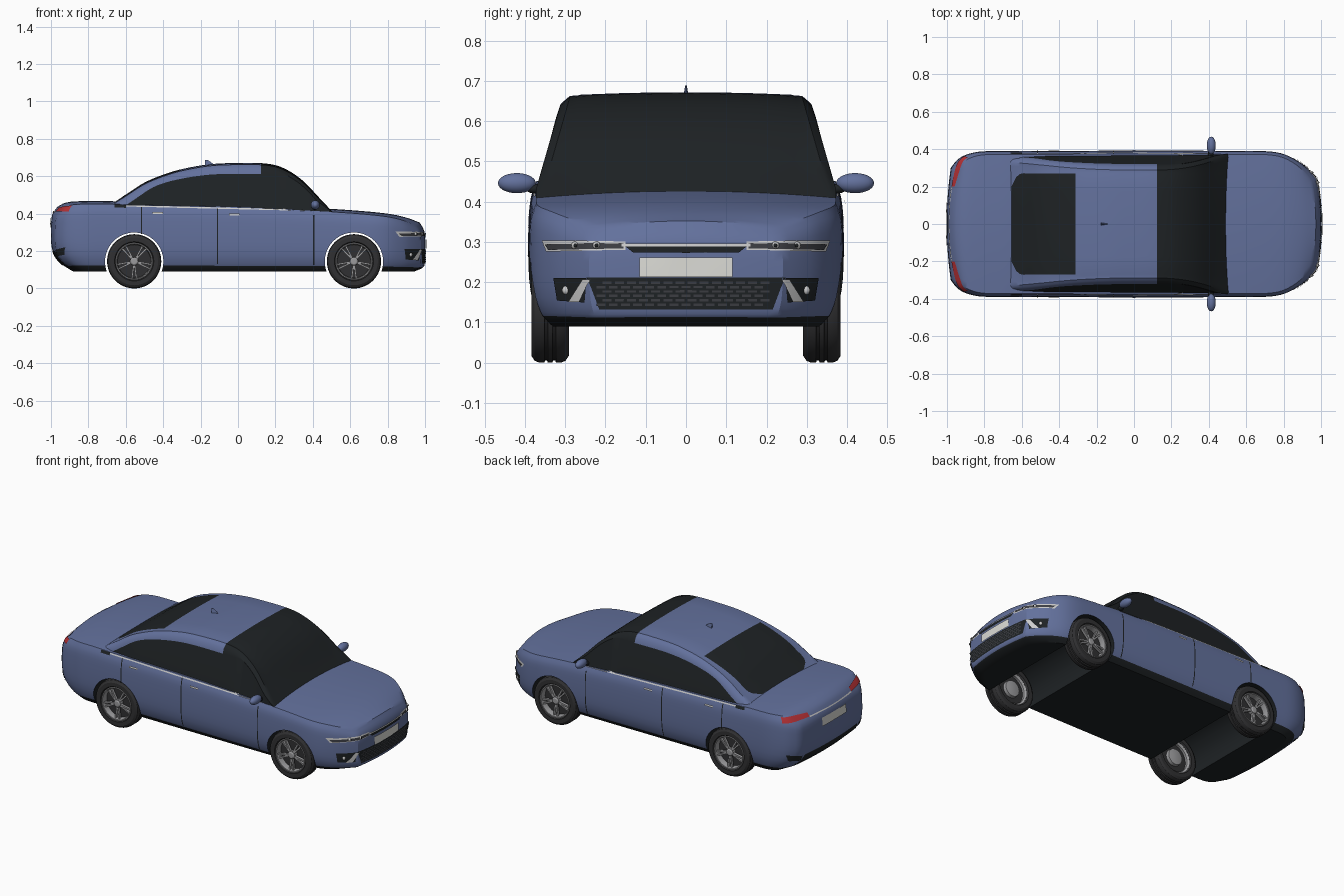
import bpy, bmesh, math
from mathutils import Vector, Matrix
from mathutils.bvhtree import BVHTree

if "Cube" in bpy.data.objects:
    bpy.data.objects.remove(bpy.data.objects["Cube"])


def material(name, r, g, b):
    m = bpy.data.materials.new(name)
    m.diffuse_color = (r, g, b, 1)
    m.use_nodes = True
    m.node_tree.nodes["Principled BSDF"].inputs["Base Color"].default_value = m.diffuse_color
    return m


PAINT = material("paint", .125, .165, .335)
BLACK = material("black", .013, .016, .018)
RUBBER = material("rubber", .03, .03, .032)
MESH = material("grille_grey", .045, .047, .055)
CHROME = material("chrome", .62, .62, .6)
ALLOY = material("alloy", .33, .33, .34)
PLATE = material("plate", .72, .72, .68)
RED = material("red", .45, .03, .035)


def curve(*p):
    """Smooth interpolating function through (x, value) points."""
    n = len(p)
    sl = []
    for i in range(n):
        a, b = p[max(i - 1, 0)], p[min(i + 1, n - 1)]
        sl.append((b[1] - a[1]) / (b[0] - a[0]))

    def f(x):
        x = min(max(x, p[0][0]), p[-1][0])
        i = next(i for i in range(n - 1) if x <= p[i + 1][0])
        h = p[i + 1][0] - p[i][0]
        t = (x - p[i][0]) / h
        return ((2*t**3 - 3*t*t + 1) * p[i][1] + (t**3 - 2*t*t + t) * h * sl[i]
                + (3*t*t - 2*t**3) * p[i + 1][1] + (t**3 - t*t) * h * sl[i + 1])
    return f


def finish(name, bm, mats, angle=30, recalc=True):
    if recalc:
        bmesh.ops.recalc_face_normals(bm, faces=bm.faces)
    me = bpy.data.meshes.new(name)
    bm.to_mesh(me)
    bm.free()
    for m in mats:
        me.materials.append(m)
    ob = bpy.data.objects.new(name, me)
    bpy.context.collection.objects.link(ob)
    smooth(ob, angle)
    return ob


def smooth(ob, angle=30):
    bpy.ops.object.select_all(action='DESELECT')
    ob.select_set(True)
    bpy.context.view_layer.objects.active = ob
    bpy.ops.object.shade_smooth_by_angle(angle=math.radians(angle))


def grid(bm, rows, mat=lambda i, j: 0):
    vs = [[bm.verts.new(p) for p in r] for r in rows]
    for i in range(len(vs) - 1):
        for j in range(len(vs[0]) - 1):
            q = (vs[i][j], vs[i + 1][j], vs[i + 1][j + 1], vs[i][j + 1])
            bm.faces.new(q).material_index = mat(i, j)


# Lower body: a box grid shaped by plan, profile and section curves
width = curve((-1, .30), (-.97, .335), (-.93, .362), (-.85, .384), (-.75, .389), (.68, .389),
              (.8, .375), (.9, .328), (.96, .28), (1, .24))
deck = curve((-1, .437), (-.96, .455), (-.9, .465), (-.7, .467), (-.6, .463), (0, .45),
             (.45, .428), (.65, .415), (.82, .398), (.92, .378), (1, .352))
section = curve((0, .87), (.06, .92), (.12, .95), (.25, .985), (.45, 1), (.75, 1), (.9, .988), (1, .955))
nose = curve((0, .06), (.06, .02), (.12, .004), (.3, 0), (.7, 0), (.85, .006), (1, .028))
tail = curve((0, .12), (.06, .085), (.12, .055), (.25, .018), (.45, 0), (.8, .002), (.9, .01), (1, .035))


def shell(s, v, t):
    k = max(0, (abs(s) - .6) / .4) ** 2
    end = (nose if s > 0 else tail)(t) + .022 * v * v
    z = .09 + t * (deck(s) - .016 * v * v - .09)
    return Vector((s - math.copysign(k * end, s), v * width(s) * section(t), z))


S = [math.sin(math.pi / 2 * (i / 32)) * .5 + i / 64 for i in range(-32, 33)]
V = [i / 10 for i in range(-10, 11)]
T = [0, .03, .06, .09, .12, .18, .25, .35, .45, .55, .65, .75, .82, .88, .93, .97, 1]
bm = bmesh.new()
for e in (-1, 1):
    sill = lambda i, j: int(T[j] < .085)
    grid(bm, [[shell(s, e, t) for t in T] for s in S], sill)
    grid(bm, [[shell(e, v, t) for t in T] for v in V], sill)
grid(bm, [[shell(s, v, 0) for v in V] for s in S], lambda i, j: 1)
grid(bm, [[shell(s, v, 1) for v in V] for s in S])
bmesh.ops.remove_doubles(bm, verts=bm.verts, dist=1e-5)
bmesh.ops.recalc_face_normals(bm, faces=bm.faces)
bvh = BVHTree.FromBMesh(bm)
body = finish("body", bm, [PAINT, BLACK])

# Wheel arches cut right across the body
AXLES = (-.555, .62)
for x in AXLES:
    bm = bmesh.new()
    bmesh.ops.create_cone(bm, cap_ends=True, segments=64, radius1=.156, radius2=.156, depth=1.2,
                          matrix=Matrix.Translation((x, 0, .143)) @ Matrix.Rotation(math.pi / 2, 4, 'X'))
    for f in bm.faces:
        f.material_index = 1
    cutter = finish("arch_cutter", bm, [PAINT, BLACK])
    cutter.hide_render = True
    mod = body.modifiers.new("arch", 'BOOLEAN')
    mod.object, mod.operation, mod.solver = cutter, 'DIFFERENCE', 'EXACT'
    bpy.context.view_layer.objects.active = body
    bpy.ops.object.modifier_apply(modifier=mod.name)
    bpy.data.objects.remove(cutter)
smooth(body)

# Cabin: roof, pillars and glass in one loft
roof = curve((-.69, .44), (-.64, .475), (-.58, .515), (-.5, .566), (-.4, .608), (-.3, .638), (-.15, .664),
             (0, .671), (.12, .67), (.2, .659), (.27, .63), (.35, .573), (.45, .468), (.51, .405))
win = curve((-.62, .43), (-.55, .478), (-.445, .545), (-.31, .585), (-.125, .61), (.13, .612), (.3, .612))
foot = curve((-.69, .345), (-.6, .362), (-.45, .373), (.51, .373))
rear_glass = curve((-.67, .15), (-.655, .2), (-.62, .262), (-.55, .27), (-.3, .27))
X = sorted([-.69 + i * .02 for i in range(61)] + [-.655, -.312, .122])


def cabin_half(x):
    top, base = roof(x), .40
    side = lambda z: foot(x) - max(0, z - .43) * .29
    d = min(1, (top - base) / .1)
    w = max(base, min(win(x), top - .03 * d)) if x > -.62 else base
    yt = side(top)
    g = min(rear_glass(x), yt - .042)
    edge = max(w, top - .03 * d)
    crown = lambda y: top - .008 * (y / .3) ** 2 * d
    return [(side(base), base), (side(w), w), (side(edge) - .001, edge),
            (yt - .005, top - .018 * d), (yt - .016, top - .009 * d), (yt - .034, crown(yt)), (g, crown(g)),
            (g * .66, crown(g * .66)), (g * .33, crown(g * .33)), (0, top)]


def cabin_mat(i, j):
    xm, j = (X[i] + X[i + 1]) / 2, min(j, 17 - j)
    return int(xm > .122 or j == 0 or (j >= 6 and -.655 < xm < -.312))


bm = bmesh.new()
rows = []
for x in X:
    h = cabin_half(x)
    rows.append([(x, y, z) for y, z in h] + [(x, -y, z) for y, z in h[-2::-1]])
grid(bm, rows, cabin_mat)
bmesh.ops.remove_doubles(bm, verts=bm.verts, dist=1e-5)
finish("cabin", bm, [PAINT, BLACK], 35)


# Trim panels projected onto the body along x (front/rear) or y (sides)
def hit(axis, side, a, z):
    o = Vector((3 * side, a, z)) if axis == 'x' else Vector((a, 3 * side, z))
    d = Vector((-side, 0, 0)) if axis == 'x' else Vector((0, -side, 0))
    return bvh.ray_cast(o, d)[:2] + (d,)


def panel(name, axis, side, quads, mat, lift=.003, n=8, m=3):
    bm = bmesh.new()
    for a, b, c, d in ([Vector(p) for p in q] for q in quads):
        rows = []
        for i in range(n + 1):
            lo, hi = a.lerp(b, i / n), d.lerp(c, i / n)
            hits = [hit(axis, side, *lo.lerp(hi, j / m)) for j in range(m + 1)]
            if all(h[0] for h in hits):
                rows.append([h[0] + h[1] * lift for h in hits])
        grid(bm, rows)
    bm.normal_update()
    d = Vector((side, 0, 0)) if axis == 'x' else Vector((0, side, 0))
    bmesh.ops.reverse_faces(bm, faces=[f for f in bm.faces if f.normal.dot(d) < 0])
    finish(name, bm, [mat], 30, False)


def box(a0, a1, z0, z1):
    return [(a0, z0), (a1, z0), (a1, z1), (a0, z1)]


def flip(q, s):
    return [(s * a, z) for a, z in q]


def ball(name, loc, scale, mat):
    bm = bmesh.new()
    bmesh.ops.create_uvsphere(bm, u_segments=24, v_segments=14, radius=1,
                              matrix=Matrix.Translation(loc) @ Matrix.Diagonal((*scale, 1)))
    return finish(name, bm, [mat], 60)


panel("front_plate", 'x', 1, [box(-.115, .115, .213, .261)], PLATE, .007)
panel("upper_grille", 'x', 1, [[(-.13, .273), (.13, .273), (.15, .288), (-.15, .288)]], BLACK, .004)
panel("grille_chrome", 'x', 1, [box(-.16, .16, .288, .295)], CHROME, .006)
panel("lower_grille", 'x', 1, [[(-.215, .133), (.215, .133), (.245, .212), (-.245, .212)]], BLACK, .003, 16)
panel("grille_mesh", 'x', 1, [box(y * .03 + (r % 2) * .015 - .011, y * .03 + (r % 2) * .015 + .011,
      .141 + r * .011, .147 + r * .011) for r in range(6) for y in range(-7, 7)], MESH, .005, 1, 1)
panel("rear_plate", 'x', -1, [box(-.115, .115, .325, .375)], PLATE, .005)
panel("rear_chrome", 'x', -1, [box(-.2, .2, .405, .411)], CHROME, .004)
panel("rear_valance", 'x', -1, [[(-.3, .125), (.3, .125), (.25, .2), (-.25, .2)]], BLACK, .003, 16)
for s in (-1, 1):
    panel("headlight_rim", 'x', 1, [flip([(.15, .28), (.345, .276), (.356, .304), (.15, .3)], s)], CHROME, .003, 14)
    panel("headlight", 'x', 1, [flip([(.155, .283), (.338, .28), (.347, .294), (.155, .296)], s)], MESH, .005, 14)
    for y in (.222, .275):
        p = hit('x', 1, s * y, .291)[0]
        ball("headlight_lens", p, (.011, .01, .01), CHROME)
        ball("headlight_bulb", p + Vector((.008, 0, 0)), (.006, .005, .005), BLACK)
    panel("fog_housing", 'x', 1, [flip([(.25, .15), (.318, .155), (.327, .21), (.245, .21)], s)], BLACK, .003)
    panel("fog_chrome", 'x', 1, [flip([(.262, .152), (.288, .152), (.253, .207), (.236, .207)], s)], CHROME, .006)
    ball("fog_lamp", hit('x', 1, s * .297, .18)[0], (.009, .011, .011), CHROME)
    panel("tail_light", 'x', -1, [flip([(.2, .408), (.36, .41), (.352, .44), (.2, .428)], s)], RED, .005, 14)
    panel("rear_vent", 'x', -1, [flip([(.27, .17), (.34, .18), (.355, .22), (.27, .2)], s)], BLACK, .003)
    # Door gaps, handles and belt strips
    for x, z0, z1 in ((-.515, .29, .438), (-.11, .13, .432), (.405, .1, .42)):
        panel("door_gap", 'y', s, [box(x - .003, x + .003, z0, z1)], BLACK, .0015, 1, 10)
    for x, z in ((-.02, .393), (-.43, .403)):
        panel("door_handle", 'y', s, [box(x - .028, x + .028, z - .005, z + .005)], CHROME, .008, 4, 2)
    panel("belt_chrome", 'y', s, [[(-.6, .437), (.42, .412), (.42, .419), (-.6, .444)]], CHROME, .003, 24, 1)
    panel("belt_black", 'y', s, [[(-.66, .432), (-.6, .43), (-.6, .446), (-.66, .447)]], BLACK, .003, 4, 2)
    # Door mirrors
    ball("mirror", (.413, s * .42, .446), (.024, .047, .025), PAINT)
    ball("mirror_stalk", (.41, s * .375, .432), (.015, .022, .012), BLACK)

# Roof antenna fin
bm = bmesh.new()
base = [bm.verts.new(p) for p in ((-.175, -.008, .655), (-.125, 0, .66), (-.175, .008, .655))]
top = [bm.verts.new(p) for p in ((-.178, -.002, .688), (-.16, 0, .686), (-.178, .002, .688))]
bm.faces.new(base)
bm.faces.new(top)
for i in range(3):
    bm.faces.new((base[i], base[(i + 1) % 3], top[(i + 1) % 3], top[i]))
finish("antenna", bm, [PAINT])


# Wheels: lathed tyre, rim and hub with five twin spokes
def lathe(name, x, s, pts, mat, n=48):
    bm = bmesh.new()
    grid(bm, [[(x + r * math.cos(a), s * y, .145 + r * math.sin(a)) for r, y in pts]
              for a in (2 * math.pi * i / n for i in range(n + 1))])
    bmesh.ops.remove_doubles(bm, verts=bm.verts, dist=1e-5)
    finish(name, bm, [mat])


half = [(.098, .374), (.105, .384), (.128, .384), (.14, .376), (.145, .364), (.145, .352), (.139, .350), (.139, .345), (.145, .343)]
tyre = half + [(r, .675 - y) for r, y in half[::-1]]
for x in AXLES:
    for s in (-1, 1):
        lathe("tyre", x, s, tyre + tyre[:1], RUBBER)
        lathe("rim", x, s, [(.1, .376), (.098, .381), (.093, .38), (.089, .36), (.088, .31), (.1, .3)], ALLOY)
        lathe("brake_disc", x, s, [(0, .345), (.089, .345), (.089, .325), (0, .325)], RUBBER)
        lathe("inner_hub", x, s, [(.05, .326), (.048, .305), (.02, .3), (0, .3)], ALLOY)
        lathe("hub_cap", x, s, [(.022, .345), (.022, .372), (.015, .377), (0, .378)], ALLOY, 24)
        bm = bmesh.new()
        for k in range(5):
            for side in (-1, 1):
                m = (Matrix.Translation((x, s * .363, .145))
                     @ Matrix.Rotation(math.pi / 2 - 2 * math.pi * k / 5 + side * .13, 4, 'Y')
                     @ Matrix.Translation((.055, 0, 0)) @ Matrix.Diagonal((.078, .016, .009, 1)))
                bmesh.ops.create_cube(bm, size=1, matrix=m)
        finish("spokes", bm, [ALLOY])
